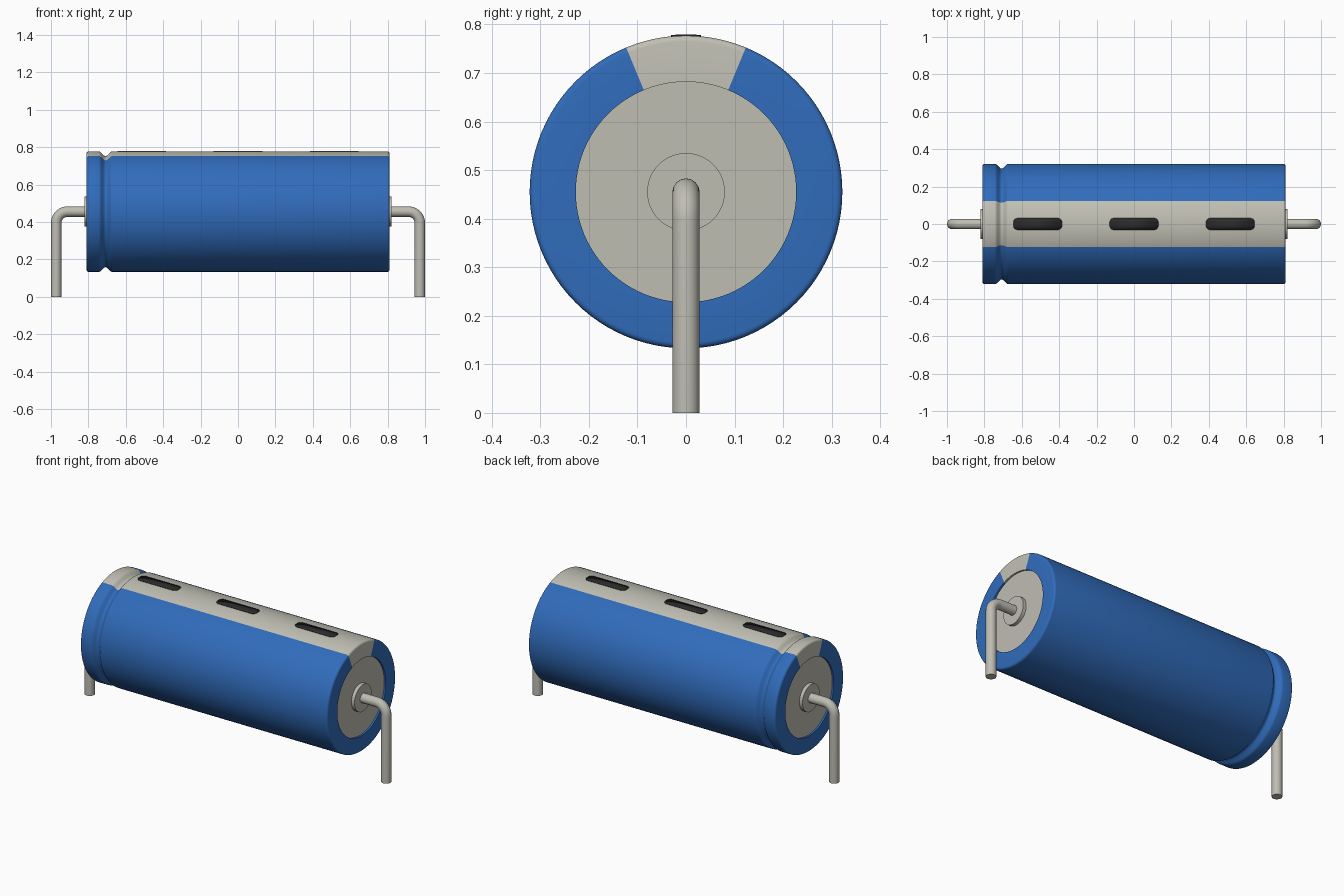
import bpy, bmesh, math

if "Cube" in bpy.data.objects:
    bpy.data.objects.remove(bpy.data.objects["Cube"], do_unlink=True)

AXIS_Z = 0.455      # height of the body axis
RADIUS = 0.322      # body radius
HALF = 0.81         # half of the body length
INNER = 0.227       # radius of the recessed end
SEGMENTS = 96


def material(name, rgb):
    mat = bpy.data.materials.new(name)
    mat.use_nodes = True
    color = (*rgb, 1.0)
    mat.diffuse_color = color
    mat.node_tree.nodes["Principled BSDF"].inputs["Base Color"].default_value = color
    return mat


blue = material("blue sleeve", (0.03, 0.15, 0.50))
cream = material("pale grey stripe", (0.54, 0.53, 0.46))
metal = material("pale metal", (0.52, 0.51, 0.45))
black = material("dark mark", (0.025, 0.025, 0.025))


def smooth(mesh, degrees=35):
    for poly in mesh.polygons:
        poly.use_smooth = True
    mesh.set_sharp_from_angle(angle=math.radians(degrees))


def finish(name, bm, mats):
    mesh = bpy.data.meshes.new(name)
    bm.to_mesh(mesh)
    bm.free()
    for mat in mats:
        mesh.materials.append(mat)
    smooth(mesh)
    obj = bpy.data.objects.new(name, mesh)
    bpy.context.collection.objects.link(obj)
    return obj


def on_body(x, r, angle):
    """Point at a radius and an angle measured from straight up."""
    return (x, r * math.sin(angle), AXIS_Z + r * math.cos(angle))


def lathe(name, profile, mats, caps=False, stripe=0.0):
    """Turn an (x, radius) profile round the body axis."""
    bm = bmesh.new()
    step = math.tau / SEGMENTS
    rings = [[bm.verts.new(on_body(x, r, j * step)) for j in range(SEGMENTS)]
             for x, r in profile]
    for a, b in zip(rings, rings[1:]):
        for j in range(SEGMENTS):
            k = (j + 1) % SEGMENTS
            face = bm.faces.new((a[j], b[j], b[k], a[k]))
            if math.cos((j + 0.5) * step) > math.cos(stripe):
                face.material_index = 1
    if caps:
        bm.faces.new(rings[0])
        bm.faces.new(rings[-1][::-1])
    return finish(name, bm, mats)


# Sleeve: recessed ends, rounded rims and one rolled groove
rim = 0.012
corner = [(HALF - rim + rim * math.sin(t), RADIUS - rim + rim * math.cos(t))
          for t in [i * math.pi / 10 for i in range(6)]]
right_end = corner + [(HALF, INNER), (HALF - 0.012, INNER)]
left_end = [(-x, r) for x, r in reversed(right_end)]
groove = []
for i in range(17):
    u = i / 8 - 1
    groove.append((-0.708 + 0.036 * u,
                   RADIUS - 0.0125 * (1 + math.cos(math.pi * u))))
lathe("sleeve", left_end + groove + right_end, [blue, cream],
      stripe=math.radians(22.5))

# End discs, bushings and bent wire leads
for side, label in ((1, "left"), (-1, "right")):
    def turned(name, x0, x1, r):
        lathe(name, [(x, r) for x in sorted((side * x0, side * x1))],
              [metal], caps=True)

    turned(label + "_end_disc", 0.78, 0.80, INNER)
    turned(label + "_bushing", 0.79, 0.82, 0.08)

    bend, reach = 0.06, 0.972
    path = [(0.80, AXIS_Z)]
    for i in range(13):
        t = i / 12 * math.pi / 2
        path.append((reach - bend + bend * math.sin(t),
                     AXIS_Z - bend + bend * math.cos(t)))
    path.append((reach, 0.0))
    curve = bpy.data.curves.new(label + "_lead", "CURVE")
    curve.dimensions = "3D"
    curve.bevel_depth = 0.028
    curve.bevel_resolution = 6
    curve.use_fill_caps = True
    spline = curve.splines.new("POLY")
    spline.points.add(len(path) - 1)
    for point, (x, z) in zip(spline.points, path):
        point.co = (side * x, 0, z, 1)
    curve.materials.append(metal)
    lead = bpy.data.objects.new(label + "_lead", curve)
    bpy.context.collection.objects.link(lead)
    bpy.ops.object.select_all(action="DESELECT")
    lead.select_set(True)
    bpy.context.view_layer.objects.active = lead
    bpy.ops.object.convert(target="MESH")
    smooth(bpy.context.object.data, 40)

# Polarity marks: thin rounded plates that follow the stripe
half_width, half_length, round_r = 0.031, 0.13, 0.022
for number, centre in enumerate((-0.515, 0.0, 0.515), 1):
    bm = bmesh.new()
    rows = []
    for i in range(17):
        y = -half_width * math.cos(math.pi * i / 16)
        over = max(0.0, abs(y) - (half_width - round_r))
        length = half_length - round_r + math.sqrt(max(0, round_r ** 2 - over ** 2))
        rows.append([bm.verts.new(on_body(centre + s * length, RADIUS + 0.001, y / RADIUS))
                     for s in (-1, 1)])
    for a, b in zip(rows, rows[1:]):
        bm.faces.new((a[0], a[1], b[1], b[0]))
    mark = finish("polarity_mark_%d" % number, bm, [black])
    plate = mark.modifiers.new("thickness", "SOLIDIFY")
    plate.thickness = 0.003
    plate.offset = 0
